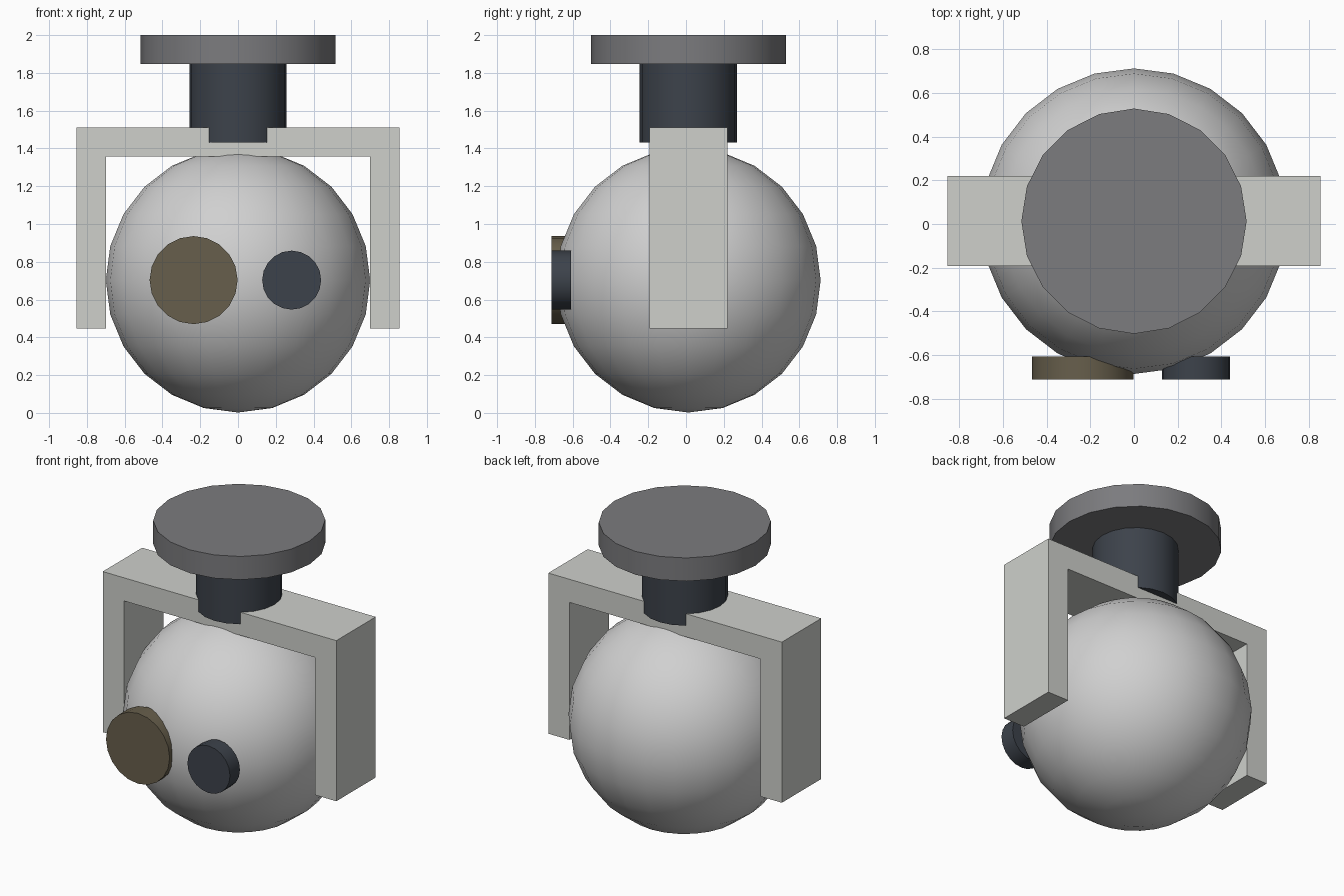
import bpy
import bmesh
from math import radians

if "Cube" in bpy.data.objects:
    bpy.data.objects.remove(bpy.data.objects["Cube"], do_unlink=True)

CY = 0.013   # depth centre of the body, mount and bracket
EYE_Z = 0.703


def material(name, rgb):
    mat = bpy.data.materials.new(name)
    mat.use_nodes = True
    colour = (*rgb, 1)
    mat.diffuse_color = colour
    mat.node_tree.nodes["Principled BSDF"].inputs["Base Color"].default_value = colour
    return mat


light_grey = material("light grey", (0.63, 0.63, 0.63))
pale_grey = material("pale warm grey", (0.62, 0.63, 0.60))
mid_grey = material("mid grey", (0.20, 0.20, 0.21))
dark_slate = material("dark slate", (0.046, 0.055, 0.070))
bronze = material("dull bronze", (0.136, 0.114, 0.072))


def finish(name, mat):
    obj = bpy.context.object
    obj.name = obj.data.name = name
    obj.data.materials.append(mat)
    bpy.ops.object.shade_smooth_by_angle(angle=radians(30))
    return obj


def disc(name, mat, radius, depth, location, tilt=0):
    bpy.ops.mesh.primitive_cylinder_add(
        vertices=20, radius=radius, depth=depth, location=location,
        rotation=(tilt, 0, 0))
    return finish(name, mat)


# Round body
bpy.ops.mesh.primitive_uv_sphere_add(
    segments=24, ring_count=12, radius=0.70, location=(0, CY, 0.702))
finish("body", light_grey)

# Front lenses, facing -y
for name, mat, radius, x in (("large_lens", bronze, 0.233, -0.235),
                             ("small_lens", dark_slate, 0.156, 0.284)):
    disc(name, mat, radius, 0.104, (x, -0.66, EYE_Z), radians(90))

# Ceiling plate and stem
disc("mount_plate", mid_grey, 0.516, 0.154, (0, CY, 1.923))
disc("mount_stem", dark_slate, 0.258, 0.42, (0, CY, 1.642))

# U-shaped bracket: half profile mirrored, then extruded through its depth
half = [(0.855, 1.51), (0.855, 0.447), (0.70, 0.447), (0.70, 1.357)]
profile = half + [(-x, z) for x, z in reversed(half)]
bm = bmesh.new()
face = bm.faces.new([bm.verts.new((x, CY - 0.206, z)) for x, z in profile])
extruded = bmesh.ops.extrude_face_region(bm, geom=[face])
moved = [v for v in extruded["geom"] if isinstance(v, bmesh.types.BMVert)]
bmesh.ops.translate(bm, verts=moved, vec=(0, 0.412, 0))
bmesh.ops.recalc_face_normals(bm, faces=bm.faces)
mesh = bpy.data.meshes.new("bracket")
bm.to_mesh(mesh)
bm.free()
mesh.materials.append(pale_grey)
bracket = bpy.data.objects.new("bracket", mesh)
bpy.context.collection.objects.link(bracket)
